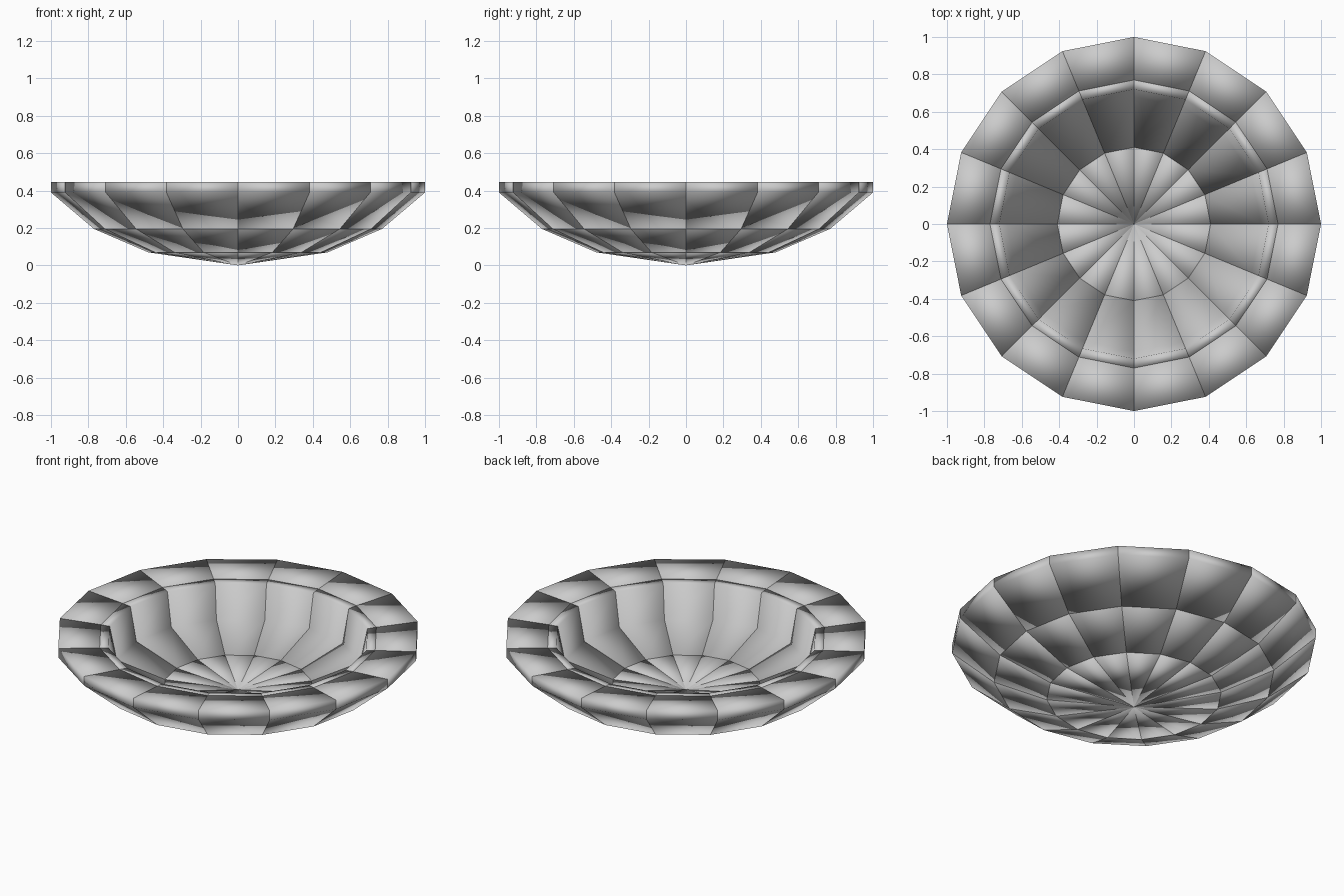
import bpy, bmesh, math

if "Cube" in bpy.data.objects:
    bpy.data.objects.remove(bpy.data.objects["Cube"])

SIDES = 16

# closed cross-sections (radius, height) of the three rings of blocks
sections = {
    "rim": [(0.77, 0.195), (1.0, 0.39), (1.0, 0.445), (0.77, 0.43)],
    "wall": [(0.48, 0.07), (0.77, 0.195), (0.77, 0.43),
             (0.72, 0.425), (0.68, 0.225), (0.41, 0.135)],
    "floor": [(0, 0), (0.48, 0.07), (0.41, 0.135), (0, 0.115)],
}


def ring_of_blocks(name, section):
    """One smooth-shaded closed block per side of the bowl."""
    bm = bmesh.new()
    for i in range(SIDES):
        cuts = []
        for k in (i, i + 1):
            a = 2 * math.pi * k / SIDES
            cuts.append([bm.verts.new((r * math.cos(a), r * math.sin(a), z))
                         if r or k == i else None for r, z in section])
        left, right = cuts
        # points on the axis are shared by both sides of a block
        right = [v or left[n] for n, v in enumerate(right)]
        bm.faces.new(left)
        bm.faces.new(right[::-1])
        for n in range(len(section)):
            m = (n + 1) % len(section)
            quad = list(dict.fromkeys((left[n], right[n], right[m], left[m])))
            if len(quad) > 2:
                bm.faces.new(quad)
    bmesh.ops.recalc_face_normals(bm, faces=bm.faces)
    for f in bm.faces:
        f.smooth = True
    mesh = bpy.data.meshes.new(name)
    bm.to_mesh(mesh)
    bm.free()
    bpy.context.collection.objects.link(bpy.data.objects.new(name, mesh))


for name, section in sections.items():
    ring_of_blocks("bowl_" + name, section)
